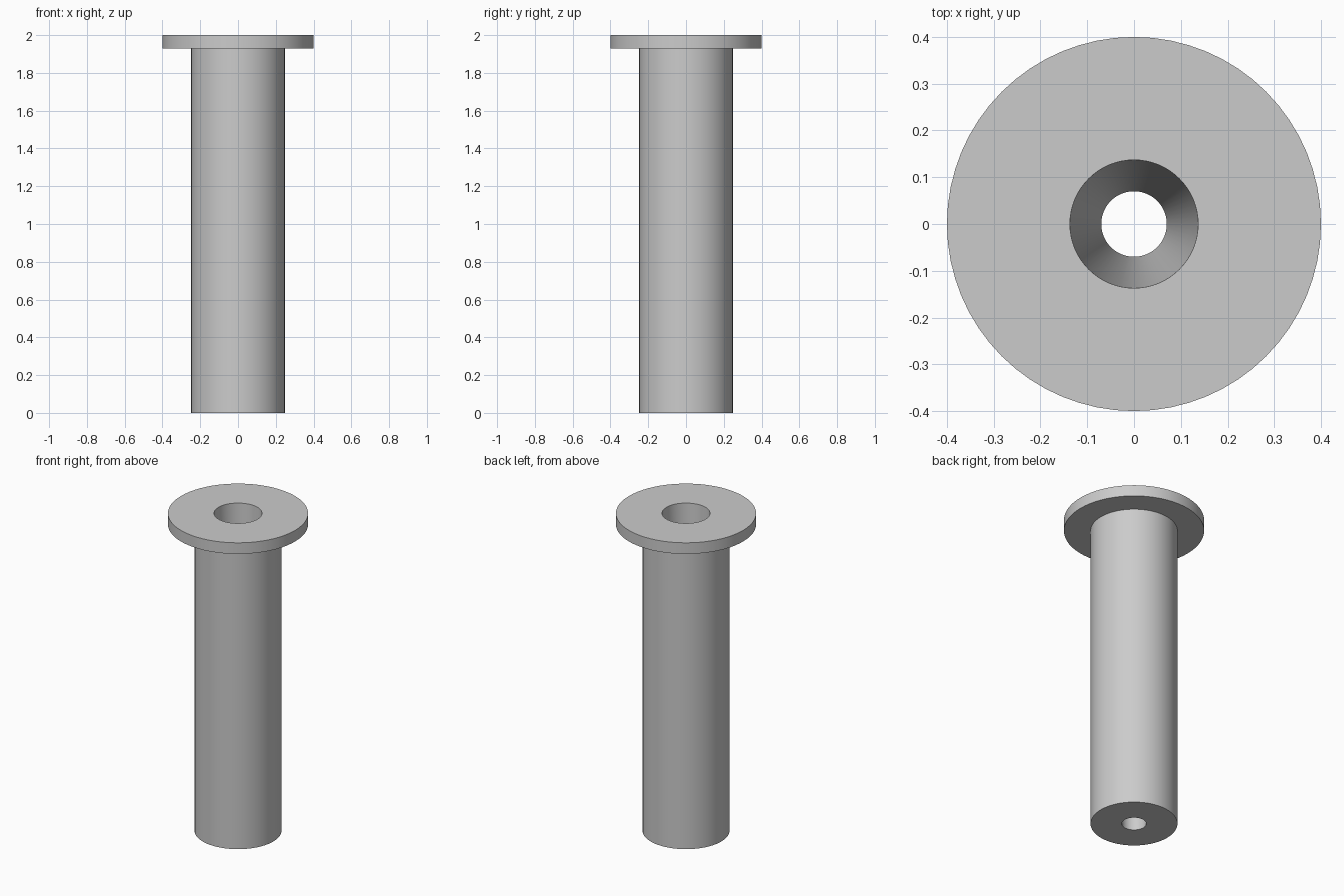
import bpy, bmesh, math

cube = bpy.data.objects.get("Cube")
if cube:
    bpy.data.objects.remove(cube, do_unlink=True)

SEGMENTS = 64

# Single plain material
grey = bpy.data.materials.new("light_grey")
grey.use_nodes = True
colour = (0.6, 0.6, 0.6, 1)
grey.diffuse_color = colour
grey.node_tree.nodes["Principled BSDF"].inputs["Base Color"].default_value = colour


def lathe(name, profile):
    """Revolve a closed (radius, height) profile around the z axis."""
    bm = bmesh.new()
    rings = []
    for radius, height in profile:
        ring = []
        for i in range(SEGMENTS):
            a = math.tau * i / SEGMENTS
            ring.append(bm.verts.new((radius * math.cos(a), radius * math.sin(a), height)))
        rings.append(ring)
    for k, lower in enumerate(rings):
        upper = rings[(k + 1) % len(rings)]
        for i in range(SEGMENTS):
            j = (i + 1) % SEGMENTS
            bm.faces.new((lower[i], lower[j], upper[j], upper[i]))
    bmesh.ops.recalc_face_normals(bm, faces=bm.faces)
    mesh = bpy.data.meshes.new(name)
    bm.to_mesh(mesh)
    bm.free()
    mesh.materials.append(grey)
    obj = bpy.data.objects.new(name, mesh)
    bpy.context.collection.objects.link(obj)
    bpy.ops.object.select_all(action="DESELECT")
    obj.select_set(True)
    bpy.context.view_layer.objects.active = obj
    bpy.ops.object.shade_smooth_by_angle(angle=math.radians(30))
    return obj


# Straight shank, flat flange and a tapered bore running right through
lathe("flanged_sleeve", [
    (0.07, 0), (0.248, 0),
    (0.248, 1.93), (0.4, 1.93),
    (0.4, 2), (0.137, 2),
])
